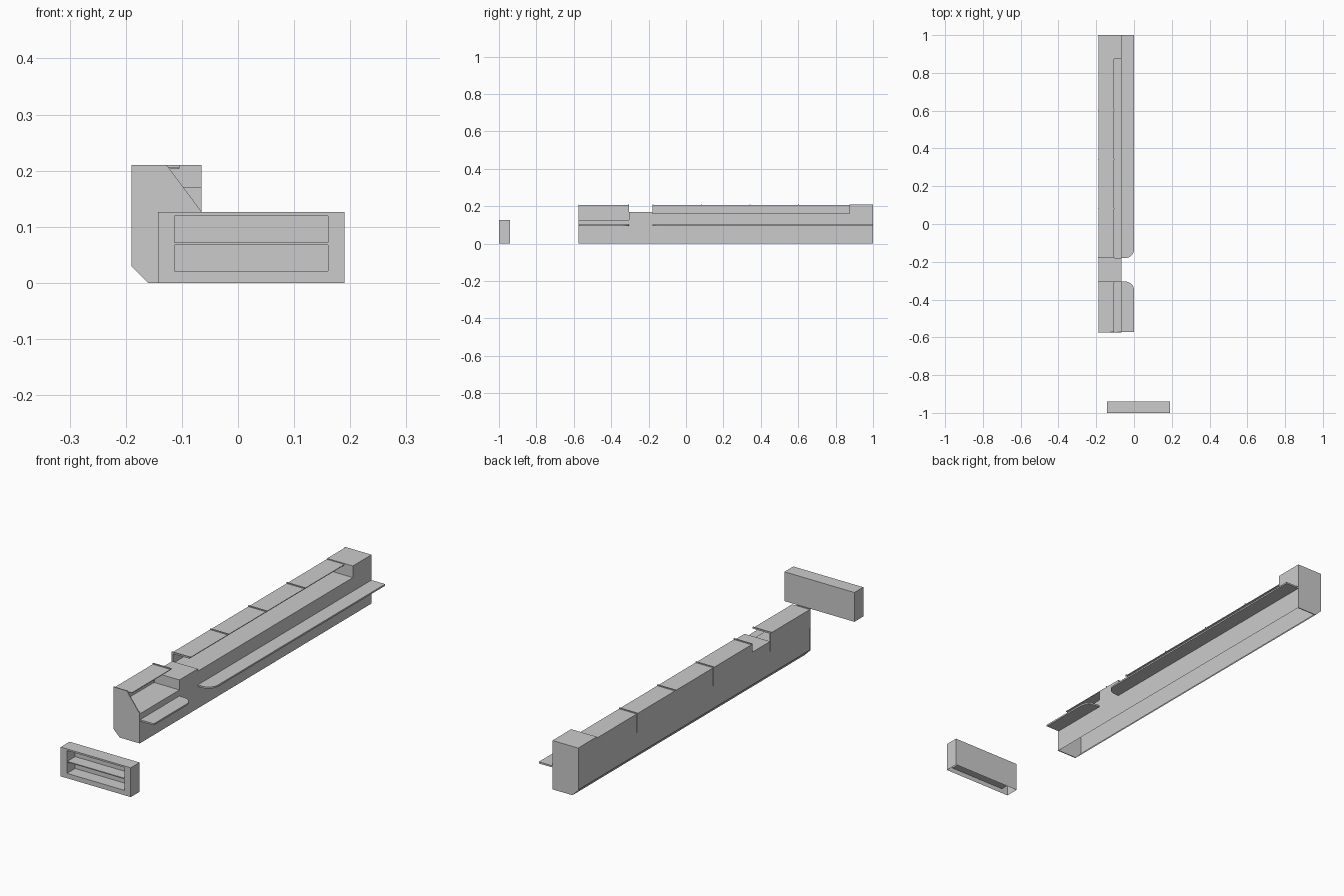
import bpy, bmesh, math

if "Cube" in bpy.data.objects:
    bpy.data.objects.remove(bpy.data.objects["Cube"])


def finish(name, bm):
    bmesh.ops.recalc_face_normals(bm, faces=bm.faces)
    me = bpy.data.meshes.new(name)
    bm.to_mesh(me)
    bm.free()
    ob = bpy.data.objects.new(name, me)
    bpy.context.collection.objects.link(ob)
    return ob


def extrude(name, pts, vec):
    """Closed solid from a planar outline pushed along vec."""
    bm = bmesh.new()
    f = bm.faces.new([bm.verts.new(p) for p in pts])
    r = bmesh.ops.extrude_face_region(bm, geom=[f], use_keep_orig=True)
    bmesh.ops.translate(bm, vec=vec, verts=[v for v in r["geom"] if isinstance(v, bmesh.types.BMVert)])
    return bm


def drop_bottom(bm):
    flat = [f for f in bm.faces if all(abs(v.co.z) < 1e-5 for v in f.verts)]
    bmesh.ops.delete(bm, geom=flat, context='FACES')


def prism(name, xz, y0, y1, open_bottom=False):
    bm = extrude(name, [(x, y0, z) for x, z in xz], (0, y1 - y0, 0))
    if open_bottom:
        drop_bottom(bm)
    return finish(name, bm)


def box(name, x0, x1, y0, y1, z0, z1):
    return prism(name, [(x0, z0), (x1, z0), (x1, z1), (x0, z1)], y0, y1)


L, R, P = -0.19, -0.065, -0.187   # outer side, worktop side, recessed panel
FRONT, GAP0, GAP1, TALL, BACK = -0.575, -0.305, -0.18, 0.873, 1.0
MID, TOP = 0.127, 0.21

# Hollow counter base with toe-kick slope
prism("counter_base", [(-0.16, 0), (R, 0), (R, MID), (P, MID), (P, 0.03)],
      FRONT + 0.004, BACK - 0.004, True)

# Raised sections along the base
box("middle_block", P, R, GAP0, GAP1, MID, 0.17)
box("long_worktop", P, R, GAP1, TALL, MID, 0.16)
box("end_block", P, R, TALL, BACK - 0.004, MID, TOP)

# End plates
prism("front_end_plate", [(-0.16, 0), (R, 0), (R, MID), (-0.127, TOP), (L, TOP), (L, 0.03)],
      FRONT, FRONT + 0.004)
prism("rear_end_plate", [(-0.16, 0), (R, 0), (R, TOP), (L, TOP), (L, 0.03)],
      BACK - 0.004, BACK)


def angle(name, x0, x1, z0, z1, t, y0, y1):
    """Upside-down L section: upright on the outer side plus a flat top."""
    prism(name, [(x0, z0), (x0 + t, z0), (x0 + t, z1 - t), (x1, z1 - t), (x1, z1), (x0, z1)], y0, y1)


# Screens with flat tops, and the raised seams between their panels
angle("short_screen", L + 0.001, -0.105, MID, 0.206, 0.003, FRONT + 0.004, GAP0)
angle("long_screen", L + 0.001, -0.105, MID, 0.206, 0.003, GAP1, TALL)
for i, y in enumerate((GAP0 - 0.004, GAP1, 0.08, 0.34, 0.6)):
    angle("screen_seam_%d" % i, L, -0.104, MID, TOP, 0.006, y, y + 0.005)


# Serving ledges, one outer corner rounded on each
def ledge(name, y_square, y_round, r=0.045):
    s = 1 if y_round > y_square else -1
    pts = [(R, y_square, 0.094), (0, y_square, 0.094)]
    for k in range(9):
        a = math.pi / 2 * k / 8
        pts.append((-r + r * math.cos(a), y_round - s * r + s * r * math.sin(a), 0.094))
    pts.append((R, y_round, 0.094))
    finish(name, extrude(name, pts, (0, 0, 0.007)))


ledge("long_ledge", BACK, GAP1)
ledge("short_ledge", FRONT + 0.003, GAP0)

# Freestanding shelf unit: hollow shell with a recessed niche in front
bm = extrude("shelf_unit", [(-0.143, -1, 0), (0.19, -1, 0), (0.19, -1, 0.126), (-0.143, -1, 0.126)], (0, 0.06, 0))
drop_bottom(bm)
front = [f for f in bm.faces if all(v.co.y < -0.999 for v in f.verts)]
bmesh.ops.delete(bm, geom=front, context='FACES_ONLY')
outer = [(-0.143, 0), (0.19, 0), (0.19, 0.126), (-0.143, 0.126)]
inner = [(-0.113, 0.021), (0.16, 0.021), (0.16, 0.119), (-0.113, 0.119)]
rings = [[bm.verts.new((x, y, z)) for x, z in ring]
         for ring, y in ((outer, -1), (inner, -1), (inner, -0.945))]
for a, b in zip(rings, rings[1:]):
    for i in range(4):
        j = (i + 1) % 4
        bm.faces.new((a[i], a[j], b[j], b[i]))
bm.faces.new(rings[2])
bmesh.ops.remove_doubles(bm, verts=bm.verts, dist=1e-5)
finish("shelf_unit", bm)
box("shelf_board", -0.113, 0.16, -0.998, -0.945, 0.068, 0.072)
